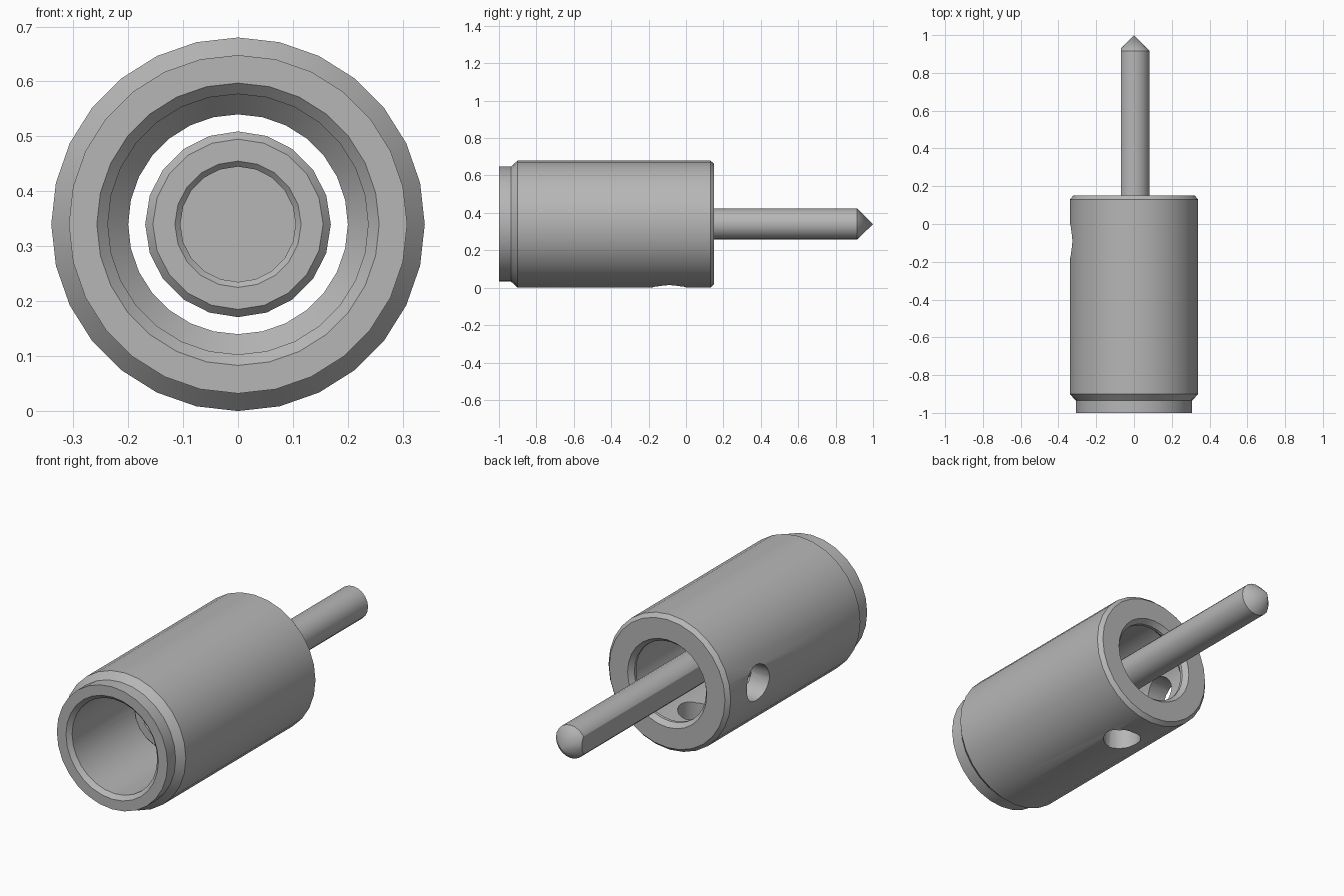
import bpy, bmesh, math
from mathutils import Vector

cube = bpy.data.objects.get("Cube")
if cube:
    bpy.data.objects.remove(cube, do_unlink=True)

AXIS_Z = 0.34

steel = bpy.data.materials.new("plain_grey_metal")
steel.use_nodes = True
GREY = (0.47, 0.47, 0.47, 1)
steel.diffuse_color = GREY
steel.node_tree.nodes["Principled BSDF"].inputs["Base Color"].default_value = GREY


def add_object(name, bm):
    mesh = bpy.data.meshes.new(name)
    bm.to_mesh(mesh)
    bm.free()
    obj = bpy.data.objects.new(name, mesh)
    bpy.context.collection.objects.link(obj)
    mesh.materials.append(steel)
    return obj


def turned(name, profile, sides, closed=False):
    """Spin a (radius, y) profile about the long axis."""
    bm = bmesh.new()
    verts = [bm.verts.new((0, y, AXIS_Z + r)) for r, y in profile]
    pairs = list(zip(verts, verts[1:]))
    if closed:
        pairs.append((verts[-1], verts[0]))
    edges = [bm.edges.new(p) for p in pairs]
    bmesh.ops.spin(bm, geom=verts + edges, cent=(0, 0, AXIS_Z), axis=(0, 1, 0),
                   angle=math.tau, steps=sides, use_duplicate=False)
    bmesh.ops.remove_doubles(bm, verts=bm.verts, dist=1e-4)
    bmesh.ops.recalc_face_normals(bm, faces=bm.faces)
    return add_object(name, bm)


def cut(target, cutter):
    cutter.hide_render = True
    mod = target.modifiers.new("cut", "BOOLEAN")
    mod.operation, mod.solver, mod.object = "DIFFERENCE", "EXACT", cutter
    bpy.context.view_layer.objects.active = target
    bpy.ops.object.modifier_apply(modifier=mod.name)
    bpy.data.objects.remove(cutter, do_unlink=True)


def radial_drill(direction):
    """Cylinder from the axis outwards, passing through one wall only."""
    bm = bmesh.new()
    bmesh.ops.create_cone(bm, cap_ends=True, segments=24, radius1=0.09,
                          radius2=0.09, depth=0.4)
    obj = add_object("drill", bm)
    d = Vector(direction)
    obj.rotation_euler = d.to_track_quat("Z", "Y").to_euler()
    obj.location = d * 0.3 + Vector((0, -0.09, AXIS_Z))
    return obj


# Hollow sleeve: stepped neck, chamfered ends, lip at the rear of the bore
sleeve = turned("sleeve", [
    (0.257, -1.0), (0.308, -1.0), (0.308, -0.935), (0.34, -0.9),
    (0.34, 0.13), (0.322, 0.15), (0.22, 0.15), (0.2, 0.125),
    (0.2, 0.11), (0.237, 0.07), (0.237, -0.98)], 28, closed=True)

# Two radial holes: one in the side, one underneath
for way in ((-1, 0, 0), (0, 0, -1)):
    cut(sleeve, radial_drill(way))

# Pin: head with blind socket, slim shaft and pointed tip
pin = turned("pin", [
    (0, -0.48), (0.105, -0.48), (0.105, -0.59), (0.115, -0.6),
    (0.155, -0.6), (0.169, -0.585), (0.169, -0.37), (0.155, -0.355),
    (0.083, -0.355), (0.083, 0.915), (0, 1.0)], 20)

# Flat ground along one side of the shaft
bm = bmesh.new()
bmesh.ops.create_cube(bm, size=1)
bmesh.ops.scale(bm, vec=(0.2, 1.6, 0.4), verts=bm.verts)
flat = add_object("flat_cutter", bm)
flat.location = (-0.17, 0.46, AXIS_Z)
cut(pin, flat)

for obj in (sleeve, pin):
    bpy.ops.object.select_all(action="DESELECT")
    obj.select_set(True)
    bpy.context.view_layer.objects.active = obj
    bpy.ops.object.shade_smooth_by_angle(angle=math.radians(25))
